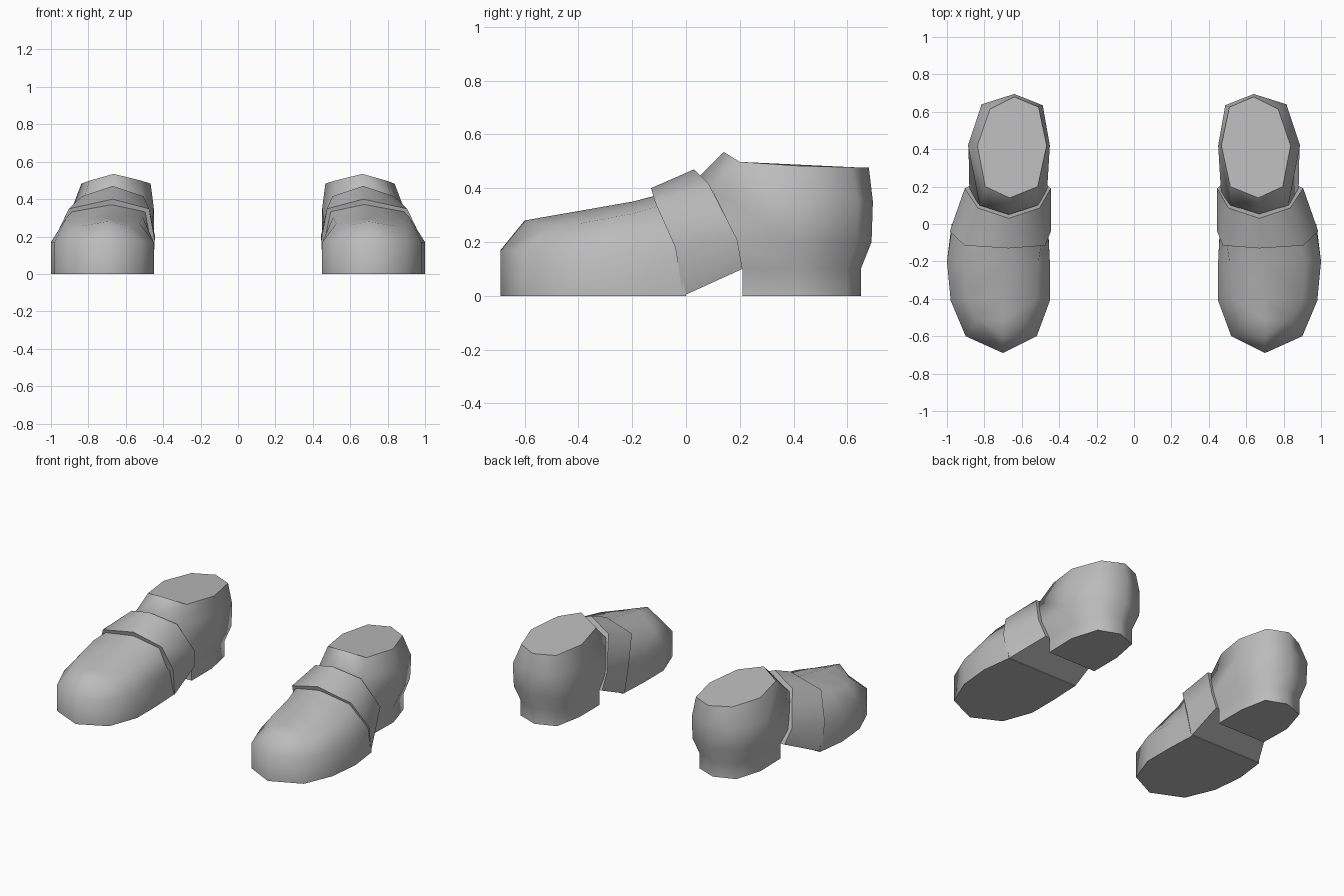
import bpy, bmesh, math

cube = bpy.data.objects.get("Cube")
if cube:
    bpy.data.objects.remove(cube, do_unlink=True)

grey = bpy.data.materials.new("plain_grey")
grey.use_nodes = True
colour = (0.5, 0.5, 0.5, 1)
grey.diffuse_color = colour
grey.node_tree.nodes["Principled BSDF"].inputs["Base Color"].default_value = colour


def loft(name, rings, side, cap_start=True):
    """Skin closed rings into a capped body; side = -1 mirrors it across x."""
    bm = bmesh.new()
    loops = [[bm.verts.new((x * side, y, z)) for x, y, z in ring] for ring in rings]
    n = len(rings[0])
    for a, b in zip(loops, loops[1:]):
        for i in range(n):
            j = (i + 1) % n
            bm.faces.new((a[i], a[j], b[j], b[i]))
    caps = [loops[0], loops[-1]] if cap_start else [loops[-1]]
    for loop in caps:
        bm.faces.new(loop)
    bmesh.ops.remove_doubles(bm, verts=bm.verts[:], dist=0.0005)
    bmesh.ops.recalc_face_normals(bm, faces=bm.faces[:])
    # End caps keep crisp rims
    for f in bm.faces:
        f.smooth = True
        if len(f.verts) > 4:
            for e in f.edges:
                e.smooth = False
    mesh = bpy.data.meshes.new(name)
    bm.to_mesh(mesh)
    bm.free()
    mesh.materials.append(grey)
    obj = bpy.data.objects.new(name, mesh)
    bpy.context.collection.objects.link(obj)
    bpy.ops.object.select_all(action='DESELECT')
    obj.select_set(True)
    bpy.context.view_layer.objects.active = obj
    bpy.ops.object.shade_smooth_by_angle(angle=math.radians(65))
    return obj


def toe_section(base, shoulder, top):
    """Arch section: base = (in, out, y, side y), shoulder = (in, out, y, z)."""
    bi, bo, by, sy = base
    si, so, hy, hz = shoulder
    return [(bo, by, 0), (bo, sy, 0.17), (so, hy, hz), top,
            (si, hy, hz), (bi, sy, 0.17), (bi, by, 0)]


# Toe box, from the tip back to where it enters the strap
toe = [
    toe_section((0.70, 0.70, -0.69, -0.69), (0.70, 0.70, -0.60, 0.28), (0.70, -0.60, 0.28)),
    toe_section((0.52, 0.90, -0.60, -0.60), (0.585, 0.835, -0.51, 0.257), (0.70, -0.51, 0.296)),
    toe_section((0.45, 0.98, -0.41, -0.41), (0.525, 0.90, -0.40, 0.268), (0.70, -0.40, 0.315)),
    toe_section((0.45, 1.00, -0.20, -0.20), (0.51, 0.915, -0.20, 0.305), (0.69, -0.20, 0.35)),
    toe_section((0.46, 0.975, 0.0, -0.03), (0.495, 0.885, -0.10, 0.335), (0.675, -0.11, 0.373)),
]

# Instep strap, a leaning band with a sloping underside
strap = [
    [(0.975, -0.01, 0), (0.985, -0.04, 0.18), (0.905, -0.115, 0.348), (0.67, -0.13, 0.40),
     (0.475, -0.115, 0.348), (0.445, -0.04, 0.18), (0.455, -0.01, 0)],
    [(0.865, 0.21, 0.10), (0.905, 0.19, 0.21), (0.835, 0.085, 0.415), (0.67, 0.03, 0.47),
     (0.505, 0.085, 0.415), (0.445, 0.19, 0.21), (0.465, 0.21, 0.10)],
]

# Heel block and ankle: sole, waist, two full levels, slanted top
foot = [(0.65, 0.65), (0.785, 0.60), (0.84, 0.42), (0.835, 0.21),
        (0.66, 0.21), (0.485, 0.21), (0.485, 0.42), (0.52, 0.60)]
heel = [
    [(x, y, 0) for x, y in foot],
    [(x, y, 0.10) for x, y in foot],
    [(0.645, 0.69, 0.20), (0.81, 0.635, 0.20), (0.885, 0.42, 0.20), (0.88, 0.17, 0.20),
     (0.67, 0.12, 0.20), (0.465, 0.17, 0.20), (0.45, 0.42, 0.20), (0.488, 0.63, 0.20)],
    [(0.64, 0.695, 0.35), (0.815, 0.64, 0.35), (0.888, 0.42, 0.35), (0.825, 0.10, 0.395),
     (0.67, 0.05, 0.445), (0.515, 0.10, 0.395), (0.45, 0.42, 0.35), (0.488, 0.635, 0.35)],
    [(0.64, 0.68, 0.477), (0.77, 0.615, 0.478), (0.837, 0.42, 0.483), (0.795, 0.20, 0.498),
     (0.665, 0.14, 0.535), (0.515, 0.20, 0.498), (0.467, 0.42, 0.483), (0.51, 0.625, 0.478)],
]

for label, side in (("left", 1), ("right", -1)):
    loft(label + "_toe_box", toe, side, cap_start=False)
    loft(label + "_instep_strap", strap, side)
    loft(label + "_heel", heel, side)
